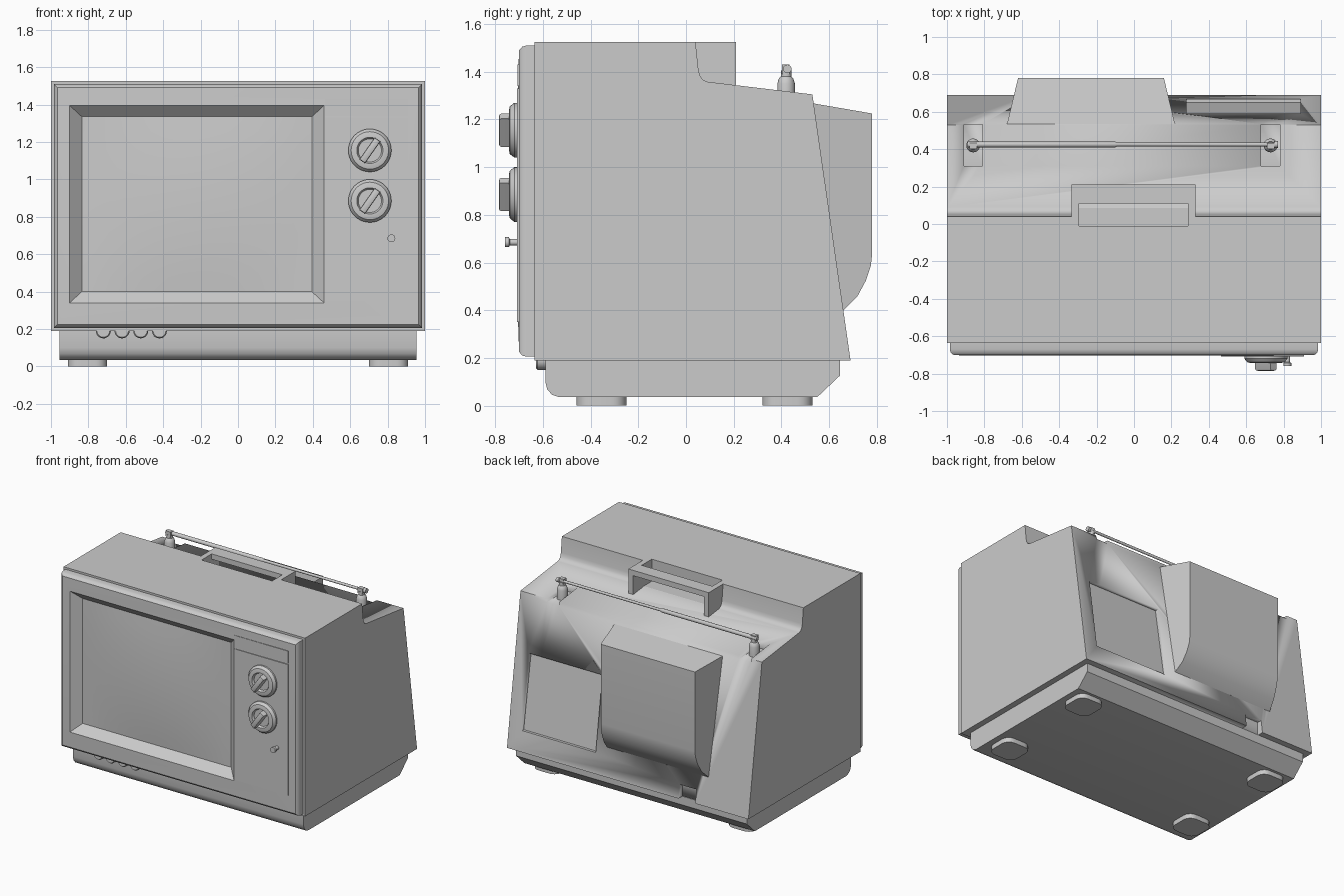
import bpy, bmesh, math
from mathutils import Matrix, Vector

cube = bpy.data.objects.get("Cube")
if cube:
    bpy.data.objects.remove(cube, do_unlink=True)

grey = bpy.data.materials.new("warm_grey_plastic")
grey.use_nodes = True
grey.diffuse_color = (0.6, 0.6, 0.6, 1)
grey.node_tree.nodes["Principled BSDF"].inputs["Base Color"].default_value = (0.6, 0.6, 0.6, 1)


def finish(name, bm, angle=35):
    bmesh.ops.recalc_face_normals(bm, faces=bm.faces)
    mesh = bpy.data.meshes.new(name)
    bm.to_mesh(mesh)
    bm.free()
    mesh.materials.append(grey)
    ob = bpy.data.objects.new(name, mesh)
    bpy.context.collection.objects.link(ob)
    select(ob)
    bpy.ops.object.shade_smooth_by_angle(angle=math.radians(angle))
    return ob


def select(ob):
    bpy.ops.object.select_all(action='DESELECT')
    ob.select_set(True)
    bpy.context.view_layer.objects.active = ob


def add_box(bm, x, y, z):
    centre = Vector((sum(x), sum(y), sum(z))) / 2
    size = (x[1] - x[0], y[1] - y[0], z[1] - z[0], 1)
    bmesh.ops.create_cube(bm, size=1, matrix=Matrix.Translation(centre) @ Matrix.Diagonal(size))


def boxes(name, *specs):
    bm = bmesh.new()
    for spec in specs:
        add_box(bm, *spec)
    return finish(name, bm)


def extrude_side(name, profile, left, right):
    """Side profile in y, z swept across x; left and right give x from y."""
    bm = bmesh.new()
    a = [bm.verts.new((left(y), y, z)) for y, z in profile]
    b = [bm.verts.new((right(y), y, z)) for y, z in profile]
    bm.faces.new(a)
    bm.faces.new(b)
    for i in range(len(a)):
        j = (i + 1) % len(a)
        bm.faces.new((a[i], a[j], b[j], b[i]))
    return finish(name, bm)


def lathe(name, profile, place, steps=32):
    """Closed radius, height profile spun about z, then placed."""
    bm = bmesh.new()
    rings = [[bm.verts.new((r * math.cos(t), r * math.sin(t), h))
              for t in (math.tau * k / steps for k in range(steps))] for r, h in profile]
    for p, q in zip(rings, rings[1:]):
        for k in range(steps):
            n = (k + 1) % steps
            bm.faces.new((p[k], p[n], q[n], q[k]))
    bm.faces.new(rings[0])
    bm.faces.new(rings[-1])
    bm.transform(place)
    return finish(name, bm)


def cut(ob, cutter):
    mod = ob.modifiers.new("cut", 'BOOLEAN')
    mod.operation, mod.object, mod.solver = 'DIFFERENCE', cutter, 'EXACT'
    select(ob)
    bpy.ops.object.modifier_apply(modifier=mod.name)
    bpy.data.objects.remove(cutter, do_unlink=True)


def forward(x, y, z):
    """Placement that points a lathe toward the front."""
    return Matrix.Translation((x, y, z)) @ Matrix.Rotation(math.pi / 2, 4, 'X')


def back_y(z):
    return 0.53 + (1.305 - z) * 0.1435


# Cabinet with stepped top and sloping back
cabinet = extrude_side("cabinet", [
    (-0.635, 0.19), (-0.635, 1.525), (0.04, 1.525), (0.052, 1.41), (0.058, 1.385),
    (0.07, 1.367), (0.09, 1.358), (0.53, 1.305), (0.69, 0.19)],
    lambda y: -1, lambda y: 1)

# Handle well, aerial notches, rear recess and cable notch
cut(cabinet, boxes("well_cutter", ((-0.295, 0.29), (-0.01, 0.1), (1.36, 1.6))))
for x in (-0.86, 0.73):
    cut(cabinet, boxes("notch_cutter", ((x - 0.05, x + 0.05), (0.31, 0.7), (1.28, 1.6))))
cut(cabinet, extrude_side("recess_cutter", [
    (back_y(0.89) - 0.03, 0.89), (back_y(0.89) + 0.1, 0.89),
    (back_y(0.34) + 0.1, 0.34), (back_y(0.34) - 0.02, 0.34)],
    lambda y: 0.28, lambda y: 0.89))
cut(cabinet, boxes("cable_cutter", ((-0.56, -0.42), (0.64, 0.8), (0.1, 0.29))))

# Carrying handle bridging the step
boxes("handle",
      ((-0.335, -0.295), (0.04, 0.21), (1.33, 1.525)),
      ((0.29, 0.33), (0.04, 0.21), (1.33, 1.525)),
      ((-0.295, 0.29), (0.11, 0.21), (1.485, 1.525)))

# Tapered tube housing on the back
extrude_side("tube_housing", [
    (0.5, 1.273), (0.53, 1.268), (0.78, 1.225), (0.78, 0.63), (0.775, 0.585), (0.755, 0.525),
    (0.72, 0.46), (0.655, 0.395), (0.5, 0.395)],
    lambda y: -0.68 + (y - 0.53) * 0.24, lambda y: 0.22 - (y - 0.53) * 0.24)

# Base with rounded front and chamfered rear
extrude_side("base", [
    (-0.59, 0.19), (-0.59, 0.1), (-0.582, 0.068), (-0.562, 0.045), (-0.53, 0.035),
    (0.55, 0.035), (0.645, 0.125), (0.645, 0.19)],
    lambda y: -0.955, lambda y: 0.955)

# Rounded square feet
for x in (-0.805, 0.805):
    for y in (-0.355, 0.425):
        bm = bmesh.new()
        add_box(bm, (x - 0.105, x + 0.105), (y - 0.105, y + 0.105), (0, 0.036))
        upright = [e for e in bm.edges if abs(e.verts[0].co.z - e.verts[1].co.z) > 0.01]
        bmesh.ops.bevel(bm, geom=upright, offset=0.06, segments=5, affect='EDGES', profile=0.5)
        finish("foot", bm)

# Front surround: nested rectangles from cabinet edge into the screen opening
bm = bmesh.new()
loops = []
for x0, x1, z0, z1, y in [
        (-0.985, 0.985, 0.205, 1.51, -0.62), (-0.985, 0.985, 0.205, 1.51, -0.67),
        (-0.98, 0.98, 0.21, 1.505, -0.687), (-0.965, 0.965, 0.225, 1.49, -0.7),
        (-0.9, 0.46, 0.34, 1.395, -0.704), (-0.835, 0.395, 0.4, 1.335, -0.645)]:
    loops.append([bm.verts.new(c) for c in ((x0, y, z0), (x1, y, z0), (x1, y, z1), (x0, y, z1))])
for p, q in zip(loops, loops[1:]):
    for i in range(4):
        j = (i + 1) % 4
        bm.faces.new((p[i], p[j], q[j], q[i]))
finish("front_surround", bm)

# Gently bulging screen
bm = bmesh.new()
bmesh.ops.create_grid(bm, x_segments=16, y_segments=12, size=1)
for v in bm.verts:
    u, w = v.co.x, v.co.y
    v.co = (-0.22 + 0.618 * u, -0.644 - 0.022 * (1 - u * u) * (1 - w * w), 0.8675 + 0.47 * w)
bmesh.ops.reverse_faces(bm, faces=bm.faces)
finish("screen", bm)

# Control panel and its upper label strip
boxes("control_panel", ((0.465, 0.91), (-0.708, -0.699), (0.35, 1.33)))
boxes("label_strip", ((0.465, 0.91), (-0.706, -0.699), (1.34, 1.43)))

# Dished channel knobs with diagonal grips
for z in (1.155, 0.885):
    lathe("channel_knob", [(0.115, 0), (0.115, 0.015), (0.1, 0.034), (0.082, 0.038),
                           (0.07, 0.038), (0.062, 0.022)], forward(0.705, -0.705, z), 40)
    bm = bmesh.new()
    add_box(bm, (-0.072, 0.072), (-0.785, -0.715), (-0.019, 0.019))
    ends = [e for e in bm.edges if all(v.co.y < -0.78 for v in e.verts)]
    bmesh.ops.bevel(bm, geom=ends, offset=0.01, segments=2, affect='EDGES', profile=0.5)
    bm.transform(Matrix.Translation((0.705, 0, z)) @ Matrix.Rotation(math.radians(-55), 4, 'Y'))
    finish("knob_grip", bm)

# Small pull switch
lathe("pull_switch", [(0.014, 0), (0.014, 0.034), (0.021, 0.038), (0.021, 0.055)],
      forward(0.82, -0.705, 0.685), 16)

# Round buttons under the front edge
for i in range(4):
    lathe("button", [(0.04, 0), (0.04, 0.034), (0.034, 0.042)],
          forward(-0.72 + 0.1 * i, -0.588, 0.19), 24)

# Aerial posts, knuckles and folded rod
for x in (-0.86, 0.73):
    lathe("aerial_post", [(0.037, 1.27), (0.037, 1.35), (0.03, 1.372), (0.022, 1.38),
                          (0.022, 1.405)], Matrix.Translation((x, 0.42, 0)), 20)
    boxes("aerial_knuckle", ((x - 0.02, x + 0.02), (0.402, 0.434), (1.39, 1.43)))
lathe("aerial_rod", [(0.015, -0.89), (0.015, -0.1), (0.01, -0.09), (0.01, 0.745), (0.018, 0.75), (0.018, 0.77)],
      Matrix.Translation((0, 0.425, 1.412)) @ Matrix.Rotation(math.pi / 2, 4, 'Y'), 12)
